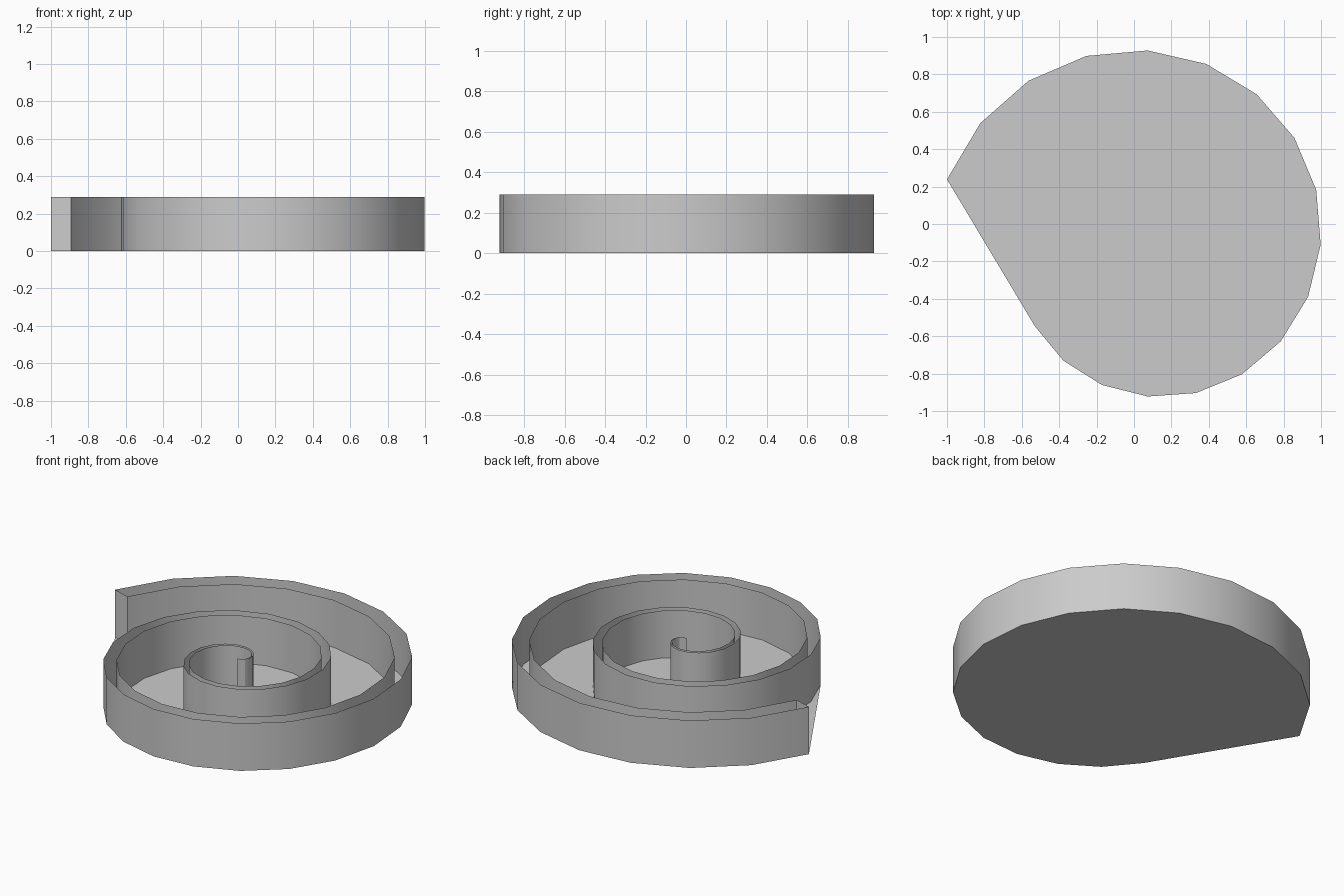
import bpy
import bmesh
import math

cube = bpy.data.objects.get("Cube")
if cube:
    bpy.data.objects.remove(cube, do_unlink=True)

CENTRE = (0.073, -0.11)
RADIUS = 1.128          # outer radius at the open end
HEIGHT = 0.29
STEPS = 50              # two and a half turns, 20 segments each
INNER = 0.9             # inner sheet radius as a share of the outer one
END_ANGLE = math.radians(162)
HULL_POINTS = 18        # outer points that bound the floor

grey = bpy.data.materials.new("plain grey")
grey.use_nodes = True
colour = (0.6, 0.6, 0.6, 1)
grey.diffuse_color = colour
grey.node_tree.nodes["Principled BSDF"].inputs["Base Color"].default_value = colour


def spiral_point(i, share=1.0):
    """Point i of the spiral, counted inward from the open end."""
    r = RADIUS * share * (1 - i / STEPS)
    a = END_ANGLE - i * math.tau / 20
    return CENTRE[0] + r * math.cos(a), CENTRE[1] + r * math.sin(a)


def make_object(name, bm):
    mesh = bpy.data.meshes.new(name)
    bm.to_mesh(mesh)
    bm.free()
    mesh.materials.append(grey)
    obj = bpy.data.objects.new(name, mesh)
    bpy.context.collection.objects.link(obj)
    return obj


# Spiral wall: an outer and an inner sheet, open on top, joined at the open end
path = [spiral_point(i, INNER) for i in range(STEPS - 1, -1, -1)]
path += [spiral_point(i) for i in range(STEPS)]
path.insert(0, spiral_point(STEPS))
path.append(spiral_point(STEPS))
bm = bmesh.new()
low = [bm.verts.new((x, y, 0)) for x, y in path]
high = [bm.verts.new((x, y, HEIGHT)) for x, y in path]
for i in range(len(path) - 1):
    bm.faces.new((low[i + 1], low[i], high[i], high[i + 1]))
wall = make_object("spiral_wall", bm)

# Flat floor bounded by the outermost turn and a straight closing edge
bm = bmesh.new()
rim = [bm.verts.new((*spiral_point(i), 0)) for i in range(HULL_POINTS)]
bm.faces.new(rim)
make_object("floor", bm)

# Smooth the curved sheets, keeping the end crisp
bpy.ops.object.select_all(action="DESELECT")
wall.select_set(True)
bpy.context.view_layer.objects.active = wall
bpy.ops.object.shade_smooth_by_angle(angle=math.radians(30))
